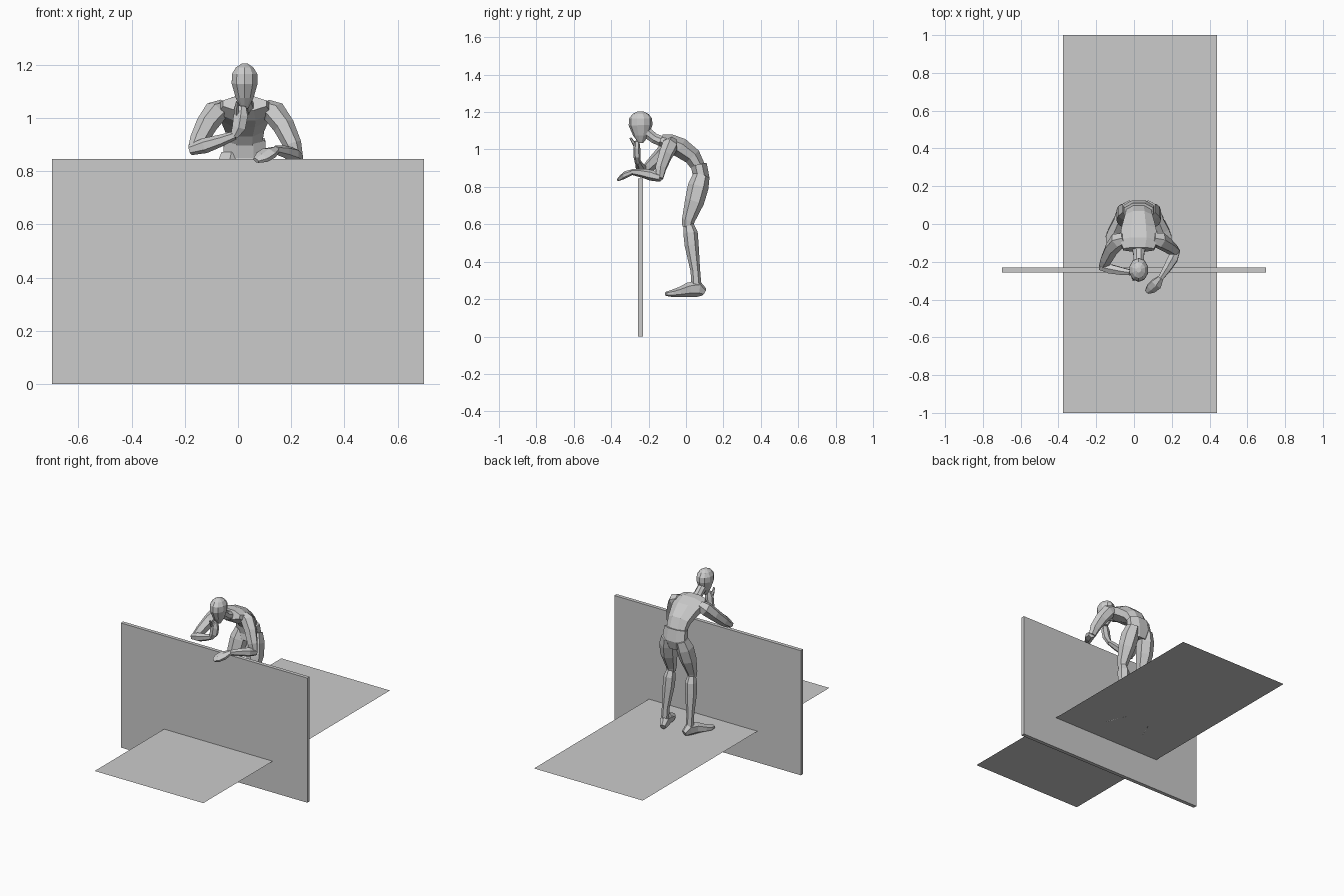
import bpy, bmesh, math
from mathutils import Vector

CX = 0.025      # middle of the figure
FLOOR = 0.212   # platform height


def finish(name, bm):
    mesh = bpy.data.meshes.new(name)
    bm.to_mesh(mesh)
    bm.free()
    ob = bpy.data.objects.new(name, mesh)
    bpy.context.collection.objects.link(ob)
    return ob


def loft(name, rings, sides=6, hint=(1, 0, 0)):
    """Faceted tube through rings (x, y, z, half width along hint, half depth)."""
    bm = bmesh.new()
    pts = [Vector(r[:3]) for r in rings]
    loops = []
    for i, r in enumerate(rings):
        t = (pts[min(i + 1, len(pts) - 1)] - pts[max(i - 1, 0)]).normalized()
        side = Vector(hint)
        side = (side - t * side.dot(t)).normalized()
        other = t.cross(side)
        loop = []
        for k in range(sides):
            a = 2 * math.pi * (k + 0.5) / sides
            s = 1 / math.cos(math.pi / sides) ** 0.5
            loop.append(bm.verts.new(pts[i] + side * r[3] * s * math.cos(a)
                                     + other * r[4] * s * math.sin(a)))
        loops.append(loop)
    for lo, hi in zip(loops, loops[1:]):
        for k in range(sides):
            j = (k + 1) % sides
            bm.faces.new((lo[k], lo[j], hi[j], hi[k]))
    bm.faces.new(loops[0][::-1])
    bm.faces.new(loops[-1])
    bmesh.ops.recalc_face_normals(bm, faces=bm.faces)
    return finish(name, bm)


def body(name, rings, sides=8):
    """Central part: rings given as (y, z, half width, half depth)."""
    return loft(name, [(CX, *r) for r in rings], sides)


# Wall
bm = bmesh.new()
bmesh.ops.create_cube(bm, size=1)
bmesh.ops.scale(bm, vec=(1.4, 0.025, 0.845), verts=bm.verts)
bmesh.ops.translate(bm, vec=(0, -0.2435, 0.4225), verts=bm.verts)
finish("wall", bm)

# Flat platform
bm = bmesh.new()
corners = [(-0.375, -1), (0.44, -1), (0.44, 1), (-0.375, 1)]
bm.faces.new([bm.verts.new((x, y, FLOOR)) for x, y in corners])
finish("platform", bm)

# Trunk, neck and head
body("pelvis", [(0.07, 0.80, 0.055, 0.04), (0.082, 0.85, 0.085, 0.045),
                (0.068, 0.92, 0.08, 0.045)])
body("torso", [(0.068, 0.905, 0.068, 0.038), (0.035, 0.962, 0.076, 0.048),
               (-0.03, 1.01, 0.095, 0.055), (-0.09, 1.035, 0.105, 0.05),
               (-0.135, 1.055, 0.085, 0.03)])
body("neck", [(-0.11, 1.035, 0.04, 0.03), (-0.17, 1.06, 0.028, 0.028),
              (-0.215, 1.095, 0.028, 0.03)])
body("head", [(-0.242, 1.035, 0.014, 0.012), (-0.24, 1.075, 0.034, 0.042),
              (-0.243, 1.13, 0.05, 0.062), (-0.243, 1.165, 0.049, 0.06),
              (-0.243, 1.19, 0.034, 0.042), (-0.243, 1.204, 0.012, 0.014)], 10)

# Legs, mirrored about the middle of the figure
for tag, s in (("right", -1), ("left", 1)):
    def leg(part, rings, sides=6):
        loft(tag + "_" + part, [(CX + s * r[0], *r[1:]) for r in rings], sides)

    leg("thigh", [(0.05, 0.082, 0.86, 0.04, 0.042), (0.062, 0.065, 0.80, 0.052, 0.052),
                  (0.072, 0.045, 0.72, 0.05, 0.048), (0.077, 0.012, 0.62, 0.032, 0.032),
                  (0.078, 0.008, 0.585, 0.024, 0.026)])
    leg("shin", [(0.078, 0.012, 0.61, 0.02, 0.022), (0.08, 0.024, 0.555, 0.034, 0.036),
                 (0.084, 0.03, 0.49, 0.034, 0.035), (0.092, 0.05, 0.35, 0.022, 0.024),
                 (0.094, 0.056, 0.27, 0.022, 0.025)])
    leg("foot", [(0.08, 0.097, 0.238, 0.018, 0.020), (0.09, 0.065, 0.256, 0.028, 0.042),
                 (0.108, 0.015, 0.25, 0.028, 0.036), (0.13, -0.04, 0.236, 0.035, 0.024),
                 (0.145, -0.078, 0.23, 0.034, 0.017), (0.155, -0.108, 0.228, 0.018, 0.010)])

# Arm resting over the wall
loft("left_upper_arm", [(0.10, -0.075, 1.04, 0.03, 0.03), (0.135, -0.085, 1.022, 0.042, 0.042),
                        (0.172, -0.11, 0.97, 0.036, 0.038), (0.205, -0.135, 0.90, 0.03, 0.032),
                        (0.222, -0.142, 0.845, 0.02, 0.022)], hint=(0, 1, 0))
loft("left_forearm", [(0.227, -0.135, 0.848, 0.02, 0.02), (0.205, -0.185, 0.862, 0.028, 0.027),
                      (0.175, -0.235, 0.873, 0.022, 0.022), (0.14, -0.288, 0.88, 0.015, 0.015)])
loft("left_hand", [(0.142, -0.285, 0.88, 0.016, 0.013), (0.117, -0.318, 0.868, 0.033, 0.017),
                   (0.09, -0.342, 0.852, 0.03, 0.014), (0.068, -0.36, 0.84, 0.014, 0.008)])

# Arm propped on the wall, hand at the chin
loft("right_upper_arm", [(-0.05, -0.075, 1.04, 0.03, 0.03), (-0.085, -0.088, 1.022, 0.042, 0.042),
                         (-0.118, -0.13, 0.975, 0.036, 0.038), (-0.148, -0.19, 0.915, 0.03, 0.032),
                         (-0.165, -0.225, 0.882, 0.02, 0.022)], hint=(0, 1, 0))
loft("right_forearm", [(-0.18, -0.225, 0.88, 0.019, 0.019), (-0.125, -0.238, 0.896, 0.026, 0.027),
                       (-0.065, -0.25, 0.915, 0.021, 0.021), (-0.012, -0.258, 0.935, 0.015, 0.015)],
     hint=(0, 1, 0))
loft("right_hand", [(-0.015, -0.258, 0.932, 0.015, 0.015), (0.003, -0.262, 0.965, 0.027, 0.018),
                    (0.01, -0.263, 1.01, 0.029, 0.017), (0.014, -0.262, 1.045, 0.017, 0.012)])
loft("right_thumb", [(-0.005, -0.262, 1.005, 0.01, 0.01), (-0.006, -0.28, 1.035, 0.009, 0.009),
                     (-0.002, -0.298, 1.062, 0.005, 0.005)])
